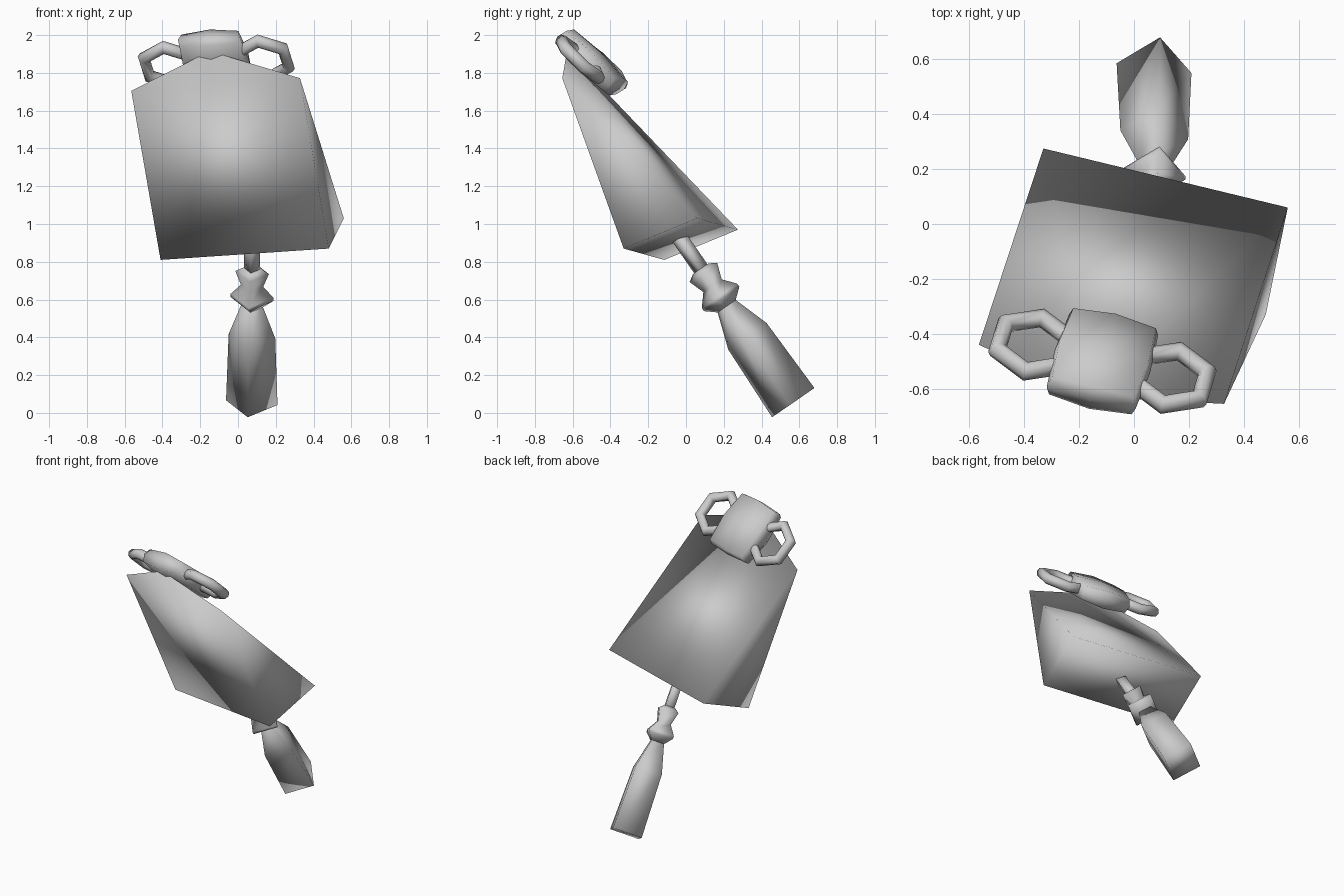
import bpy, bmesh, math
from mathutils import Vector, Matrix

if "Cube" in bpy.data.objects:
    bpy.data.objects.remove(bpy.data.objects["Cube"])


def frame(origin, x_dir, z_dir):
    """Orthonormal placement matrix from an origin, an x hint and a z axis."""
    z = Vector(z_dir).normalized()
    y = z.cross(Vector(x_dir)).normalized()
    x = y.cross(z)
    m = Matrix((x, y, z)).transposed().to_4x4()
    m.translation = Vector(origin)
    return m


def finish(name, bm, matrix=None):
    if matrix:
        bm.transform(matrix)
    bmesh.ops.recalc_face_normals(bm, faces=bm.faces)
    for f in bm.faces:
        f.smooth = True
    mesh = bpy.data.meshes.new(name)
    bm.to_mesh(mesh)
    bm.free()
    ob = bpy.data.objects.new(name, mesh)
    bpy.context.collection.objects.link(ob)
    return ob


def lathe(name, profile, sides, matrix):
    """Closed turned part from (distance along axis, radius) pairs."""
    bm = bmesh.new()
    rings = []
    for t, r in profile:
        rings.append([bm.verts.new((r * math.cos(2 * math.pi * i / sides),
                                    r * math.sin(2 * math.pi * i / sides), t))
                      for i in range(sides)])
    for a, b in zip(rings, rings[1:]):
        for i in range(sides):
            j = (i + 1) % sides
            bm.faces.new((a[i], a[j], b[j], b[i]))
    bm.faces.new(rings[0])
    bm.faces.new(rings[-1])
    return finish(name, bm, matrix)


def ring(name, center, matrix, major=0.14, minor=0.035, sides=6, tube=8):
    """Six-sided link with a flat side facing outward."""
    bm = bmesh.new()
    loops = []
    for i in range(sides):
        a = math.radians(30) + 2 * math.pi * i / sides
        loop = []
        for j in range(tube):
            b = 2 * math.pi * j / tube
            r = major + minor * math.cos(b)
            loop.append(bm.verts.new((center + r * math.cos(a), r * math.sin(a),
                                      minor * math.sin(b))))
        loops.append(loop)
    for i in range(sides):
        p, q = loops[i], loops[(i + 1) % sides]
        for j in range(tube):
            k = (j + 1) % tube
            bm.faces.new((p[j], q[j], q[k], p[k]))
    return finish(name, bm, matrix)


# Bell body: rectangular mouth, wedge closing to a peaked front edge
bm = bmesh.new()
A, B, C, D, TL, TR, M = [bm.verts.new(p) for p in (
    (-0.41, -0.115, 0.81), (0.48, -0.33, 0.87), (0.56, 0.06, 1.03),
    (-0.33, 0.275, 0.97), (-0.565, -0.44, 1.705), (0.328, -0.655, 1.772),
    (-0.15, -0.63, 1.915))]
for face in ((A, B, C, D), (A, B, TR, TL), (TL, TR, M), (B, C, TR),
             (A, TL, D), (C, M, TR), (D, TL, M), (C, D, M)):
    bm.faces.new(face)
finish("bell_body", bm)

# Crown: rounded slab resting on the back slope
crown = frame((-0.115, -0.50, 1.855), (0.970, -0.234, 0.065), (0.115, 0.673, 0.714))
bm = bmesh.new()
bmesh.ops.create_cube(bm, size=2)
bmesh.ops.subdivide_edges(bm, edges=bm.edges[:], cuts=1, use_grid_fill=True)
for v in bm.verts:
    x, y, z = v.co
    v.co = (x * (0.155 + 0.012 * (2 - abs(y) - abs(z))),
            y * (0.182 + 0.010 * (2 - abs(x) - abs(z))),
            z * (0.045 + 0.014 * (2 - abs(x) - abs(y))))
finish("crown", bm, crown)

# Rings on both sides of the crown
for side, label in ((-1, "left"), (1, "right")):
    ring("ring_" + label, side * 0.258, crown)

# Clapper: stem, collar and flared end along one swung axis
clapper = frame((0.075, -0.03, 0.92), (0.138, -0.022, -0.007), (-0.002, 0.598, -0.866))
lathe("clapper_stem", [(-0.03, 0.043), (0.24, 0.043)], 4, clapper)
lathe("clapper_collar", [(0.19, 0.05), (0.215, 0.09), (0.30, 0.06),
                         (0.365, 0.115), (0.385, 0.115), (0.435, 0.055)], 4, clapper)
lathe("clapper_end", [(0.42, 0.055), (0.625, 0.125), (1.052, 0.138)], 4, clapper)
